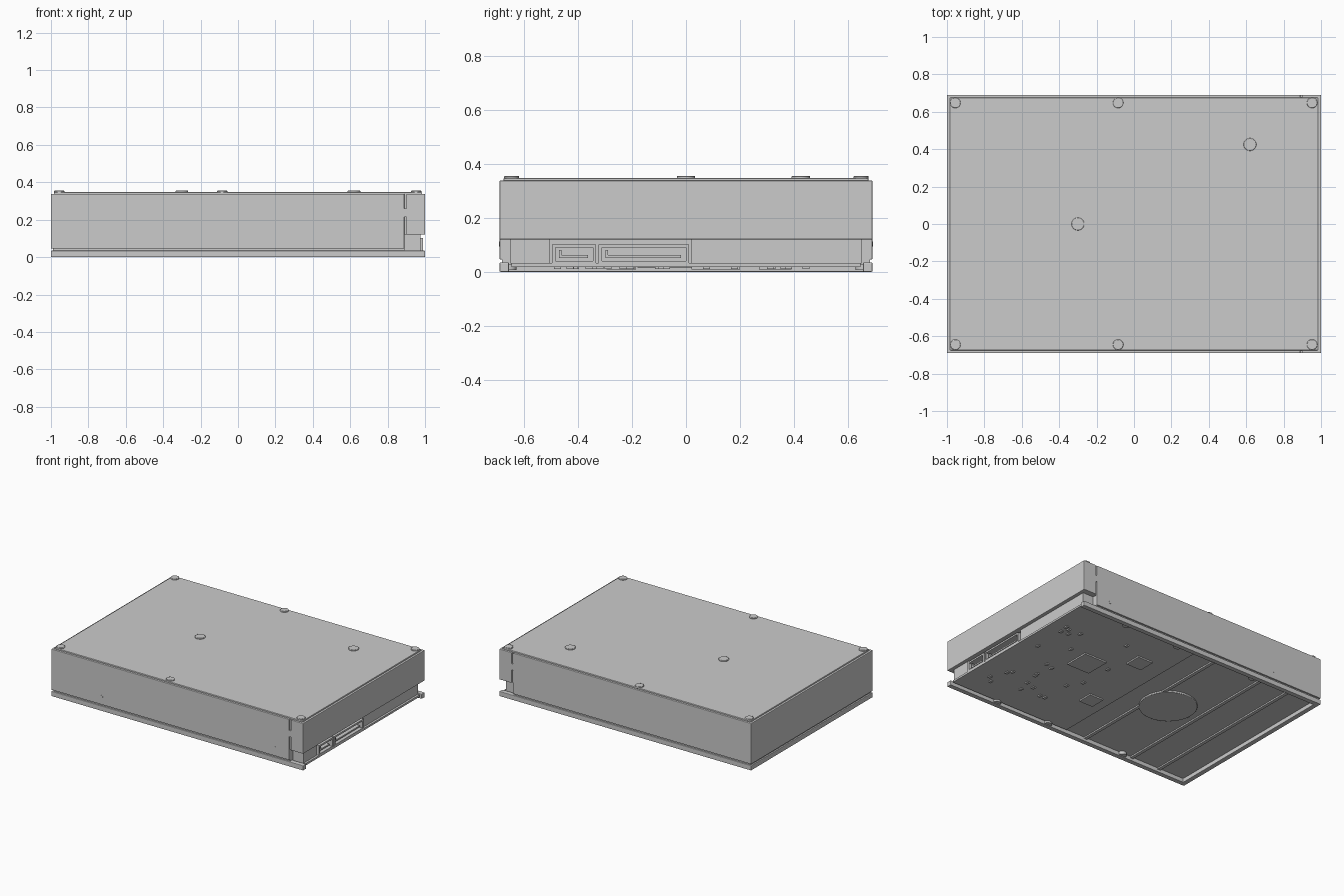
import bpy
import random

cube = bpy.data.objects.get("Cube")
if cube:
    bpy.data.objects.remove(cube, do_unlink=True)

grey = bpy.data.materials.new("light_grey")
grey.use_nodes = True
COLOUR = (0.6, 0.6, 0.6, 1)
grey.diffuse_color = COLOUR
grey.node_tree.nodes["Principled BSDF"].inputs["Base Color"].default_value = COLOUR


def finish(name, bevel):
    ob = bpy.context.object
    ob.name = name
    ob.data.materials.append(grey)
    if bevel:
        mod = ob.modifiers.new("edge", "BEVEL")
        mod.width, mod.segments = bevel, 2
        mod.limit_method = "ANGLE"
    return ob


def box(name, x, y, z, bevel=0):
    """Box given by its (low, high) extents on each axis."""
    bpy.ops.mesh.primitive_cube_add(size=1, location=[sum(r) / 2 for r in (x, y, z)])
    bpy.context.object.scale = [r[1] - r[0] for r in (x, y, z)]
    bpy.ops.object.transform_apply(location=False, rotation=False)
    return finish(name, bevel)


def disc(name, x, y, z, radius, bevel=0, turn=0):
    bpy.ops.mesh.primitive_cylinder_add(vertices=40, radius=radius, depth=z[1] - z[0],
                                        location=(x, y, sum(z) / 2), rotation=(turn, 0, 0))
    ob = finish(name, bevel)
    bpy.ops.object.shade_smooth_by_angle()
    return ob


# Inner body: full-length upper part, lower part stops short of the connector end
box("upper_body", (-0.99, 0.99), (-0.68, 0.68), (0.12, 0.336))
box("lower_body", (-0.99, 0.89), (-0.68, 0.68), (0.028, 0.12))

# Outer walls with a groove below and slits near the connector end
for side, s in (("front", -1), ("back", 1)):
    y = tuple(sorted((s * 0.69, s * 0.672)))
    box(side + "_wall", (-1, 0.89), y, (0.045, 0.338), 0.004)
    box(side + "_end_wall", (0.9, 1), y, (0.12, 0.338), 0.004)
    box(side + "_slit_bridge", (0.885, 0.905), y, (0.215, 0.26))
    # Bottom rail with screw bosses on its inner edge
    rail = tuple(sorted((s * 0.69, s * 0.655)))
    box(side + "_bottom_rail", (-1, 1), rail, (0, 0.035), 0.004)
    for x in (-0.45, 0.18, 0.61):
        disc(side + "_rail_boss", x, s * 0.655, (0.006, 0.034), 0.028)
    for x in (-0.6, 0.78):
        ob = disc(side + "_mount_hole", x, s * 0.688, (0.1, 0.106), 0.01, turn=1.5708)
box("left_end_wall", (0.982, 1), (-0.69, 0.69), (0.12, 0.338), 0.004)
box("right_end_wall", (-1, -0.982), (-0.69, 0.69), (0.045, 0.338), 0.004)
box("right_bottom_rail", (-1, -0.965), (-0.69, 0.69), (0, 0.035), 0.004)

# Lid and its screws
box("lid", (-0.985, 0.985), (-0.675, 0.675), (0.33, 0.347), 0.004)
for x in (-0.955, -0.085, 0.952):
    for y in (-0.645, 0.648):
        disc("lid_screw", x, y, (0.34, 0.355), 0.028, 0.003)
for x, y in ((-0.3, 0), (0.62, 0.425)):
    disc("lid_cap", x, y, (0.34, 0.355), 0.034, 0.003)

# Recessed lower end blocks on either side of the connector bay
box("end_block_short", (0.88, 0.975), (-0.65, -0.505), (0.03, 0.121))
box("end_block_long", (0.88, 0.975), (0.02, 0.65), (0.03, 0.121))


def connector(name, y0, y1):
    """Hollow shell with an L-shaped tongue."""
    x = (0.88, 0.99)
    box(name + "_top", x, (y0, y1), (0.09, 0.102))
    box(name + "_bottom", x, (y0, y1), (0.028, 0.04))
    box(name + "_side_a", x, (y0, y0 + 0.012), (0.04, 0.09))
    box(name + "_side_b", x, (y1 - 0.012, y1), (0.04, 0.09))
    box(name + "_tongue", (0.88, 0.98), (y0 + 0.025, y1 - 0.03), (0.052, 0.062))
    box(name + "_key", (0.88, 0.98), (y0 + 0.025, y0 + 0.035), (0.062, 0.08))


connector("data_connector", -0.495, -0.333)
connector("power_connector", -0.323, 0.012)

# Circuit board with chips on the underside
box("circuit_board", (0.03, 0.99), (-0.645, 0.645), (0.018, 0.032))
for x, y, size in ((0.49, 0.11, 0.09), (0.23, 0.33, 0.06), (0.16, -0.24, 0.055)):
    box("chip", (x - size, x + size), (y - size, y + size), (0.008, 0.019))
random.seed(4)
for i in range(26):
    x, y = random.uniform(0.3, 0.93), random.uniform(-0.52, 0.52)
    if abs(x - 0.49) > 0.12 or abs(y - 0.11) > 0.12:
        box("small_part", (x - 0.01, x + 0.01), (y - 0.013, y + 0.013), (0.01, 0.019))

# Motor hub and stiffening ribs under the body
disc("motor_hub", -0.28, 0.01, (0.016, 0.03), 0.19, 0.003)
for x in (-0.14, -0.53, -0.76):
    box("floor_rib", (x - 0.012, x + 0.012), (-0.66, 0.66), (0.018, 0.03))
